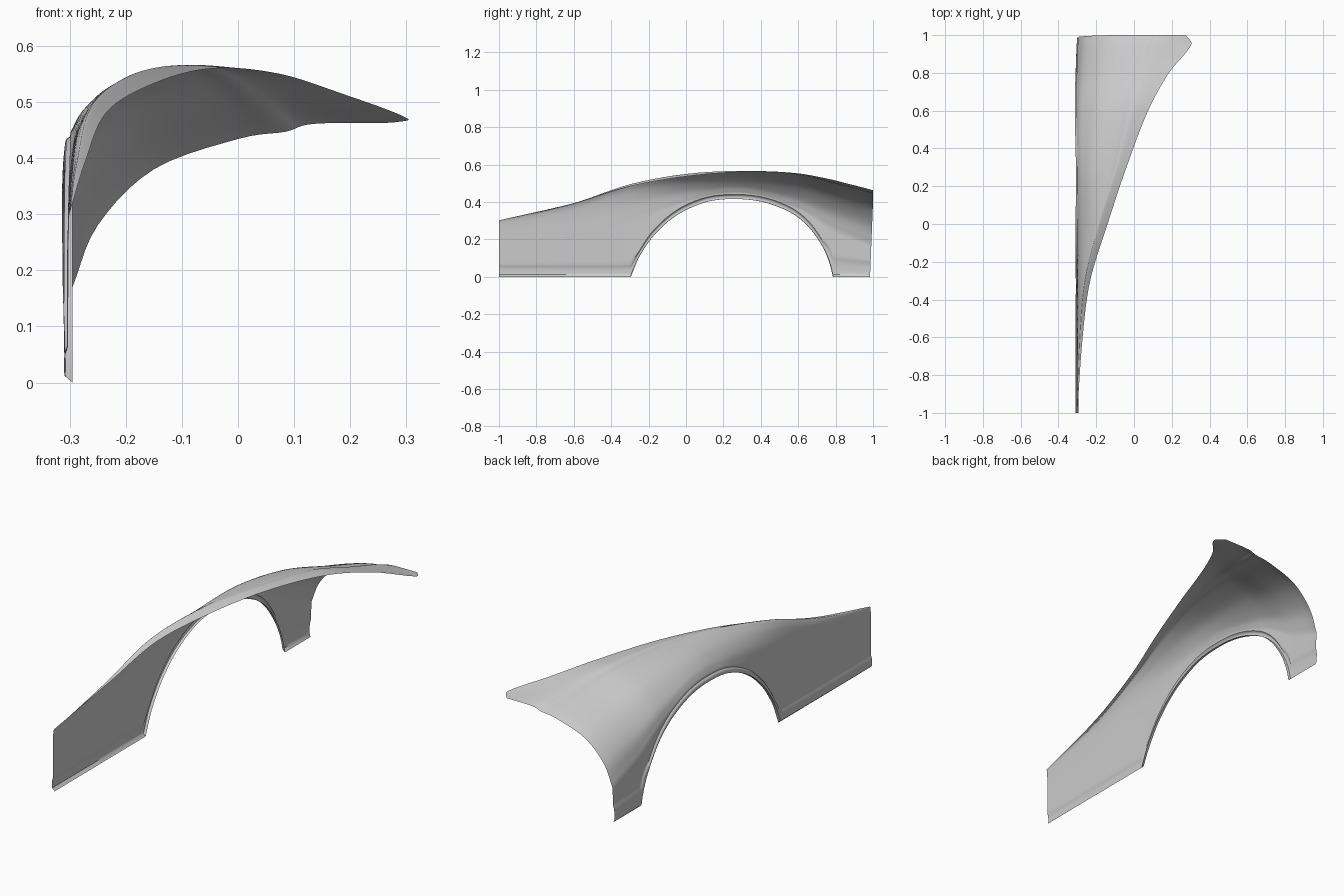
import bpy
import bmesh

# Remove the default object
default_cube = bpy.data.objects.get("Cube")
if default_cube:
    bpy.data.objects.remove(default_cube, do_unlink=True)


def make_material(name, value):
    material = bpy.data.materials.new(name)
    material.use_nodes = True
    colour = (value, value, value, 1)
    material.diffuse_color = colour
    shader = next(n for n in material.node_tree.nodes if n.type == "BSDF_PRINCIPLED")
    shader.inputs["Base Color"].default_value = colour
    return material


def sample(keys, t, smooth=True):
    """Interpolate rows of values through (position, values) keys."""
    if t <= keys[0][0]:
        return list(keys[0][1])
    if t >= keys[-1][0]:
        return list(keys[-1][1])
    last = len(keys) - 1
    i = max(k for k in range(last) if keys[k][0] <= t)
    (start, a), (end, b) = keys[i], keys[i + 1]
    span = end - start
    u = (t - start) / span
    if not smooth:
        return [p + (q - p) * u for p, q in zip(a, b)]

    def slope(k, c):
        low, high = max(k - 1, 0), min(k + 1, last)
        return (keys[high][1][c] - keys[low][1][c]) / (keys[high][0] - keys[low][0])

    result = []
    for c in range(len(a)):
        value = a[c] * (1 + 2 * u) * (1 - u) ** 2 + b[c] * u * u * (3 - 2 * u)
        value += span * slope(i, c) * u * (1 - u) ** 2
        value -= span * slope(i + 1, c) * u * u * (1 - u)
        result.append(value)
    return result


# Cross-sections along the length: x, z pairs from wall to inner edge, in thousandths
sections = [
    (-1.0, (-305, 150, -305, 200, -304, 250, -303, 280, -302, 290, -301, 296, -300, 302)),
    (-0.6, (-304, 200, -302, 300, -298, 360, -292, 384, -288, 391, -285, 394, -272, 394)),
    (-0.3, (-303, 300, -298, 390, -285, 450, -270, 482, -262, 492, -256, 494, -232, 484)),
    (0.0, (-300, 400, -285, 455, -250, 505, -205, 540, -190, 548, -180, 549, -140, 537)),
    (0.3, (-298, 447, -275, 485, -220, 530, -130, 560, -100, 564, -85, 566, -40, 560)),
    (0.6, (-305, 365, -280, 422, -200, 495, -80, 540, -30, 547, 0, 553, 75, 550)),
    (0.8, (-303, 250, -270, 345, -180, 435, -40, 490, 30, 501, 75, 512, 185, 515)),
    (0.95, (-298, 190, -257, 298, -160, 395, -15, 450, 70, 463, 120, 477, 303, 470)),
    (1.0, (-295, 170, -250, 280, -150, 380, 0, 434, 85, 447, 135, 461, 275, 463)),
]

# Height of the lower edge through the wheel arch
FRONT, REAR = -0.295, 0.785
arch = [(FRONT, [0.012]), (-0.25, [0.11]), (-0.17, [0.225]), (-0.05, [0.33]),
        (0.1, [0.398]), (0.24, [0.416]), (0.4, [0.403]), (0.55, [0.35]),
        (0.65, [0.275]), (0.73, [0.165]), (0.77, [0.075]), (REAR, [0.012])]

# Raised border along the lower edge: width, outward flare, drop of the folded lip
border = [(FRONT, (0.052, 0.005, 0.012)), (-0.25, (0.028, 0.008, 0.003)),
          (0.24, (0.024, 0.010, 0.0)), (0.73, (0.028, 0.008, 0.003)),
          (REAR, (0.095, 0.006, 0.012)), (1.0, (0.075, 0.006, 0.012))]

LIP_X = -0.295
WALL_ROWS, CURVE_STEPS = 8, 5


def cross_section(y):
    """Points (x, z) from the folded lip up over the shoulder to the inner edge."""
    values = [v / 1000 for v in sample(sections, y)]
    shoulder = list(zip(values[::2], values[1::2]))
    bottom = sample(arch, y)[0]
    width, flare, drop = sample(border, y, smooth=False)
    wall_x, wall_z = shoulder[0]
    top = bottom + width
    wall_z = max(wall_z, top + 0.006)
    shoulder[0] = (wall_x, wall_z)

    # Folded lip and raised border
    points = [(LIP_X, bottom - drop), (wall_x - flare * 0.8, bottom)]
    for height, amount in ((0.15, 1), (0.55, 1), (0.75, 0.8), (0.9, 0.25)):
        points.append((wall_x - flare * amount, bottom + width * height))
    # Side wall
    for k in range(WALL_ROWS):
        points.append((wall_x, top + (wall_z - top) * k / WALL_ROWS))
    # Rounded shoulder and top
    keys = list(enumerate(shoulder))
    steps = (len(shoulder) - 1) * CURVE_STEPS
    points += [sample(keys, k / CURVE_STEPS) for k in range(steps + 1)]
    return points


def stations():
    spans = ((-1, FRONT, 36), (FRONT, REAR, 120), (REAR, 1, 28))
    result = [a + (b - a) * k / n for a, b, n in spans for k in range(n)]
    return result + [1.0]


# Fender panel skinned across the sections
bm = bmesh.new()
grid = []
for y in stations():
    row = []
    for x, z in cross_section(y):
        lean = 0.016 * max(0, (y - 0.8) / 0.2) * max(0, 1 - z / 0.4)
        row.append(bm.verts.new((x, y - lean, z)))
    grid.append(row)
for near, far in zip(grid, grid[1:]):
    for j in range(len(near) - 1):
        bm.faces.new((near[j], near[j + 1], far[j + 1], far[j]))

mesh = bpy.data.meshes.new("fender_panel")
bm.to_mesh(mesh)
bm.free()
fender = bpy.data.objects.new("fender_panel", mesh)
bpy.context.collection.objects.link(fender)
mesh.materials.append(make_material("plain grey", 0.6))

bpy.ops.object.select_all(action="DESELECT")
fender.select_set(True)
bpy.context.view_layer.objects.active = fender
bpy.ops.object.shade_smooth_by_angle(angle=0.7)
